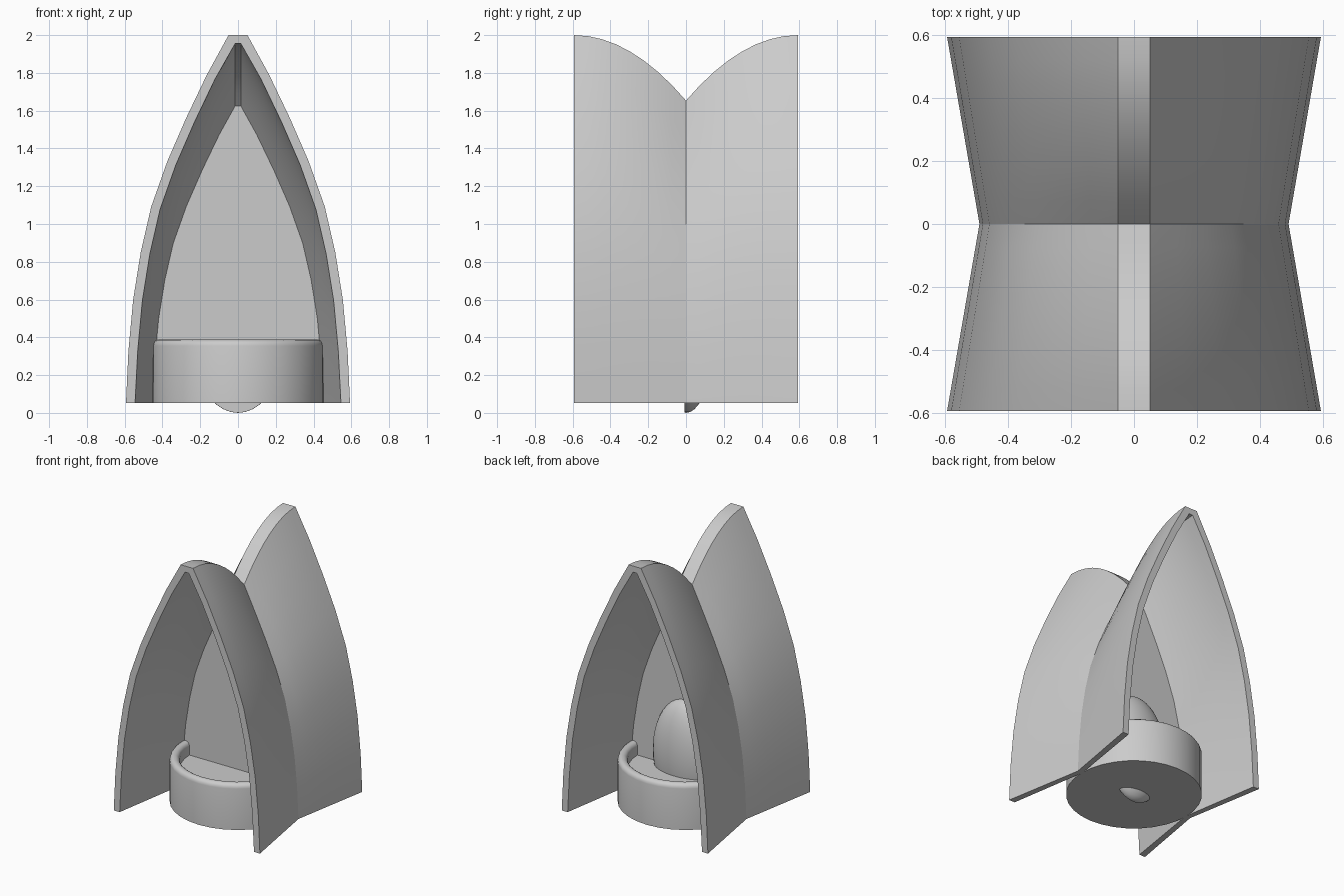
import bpy, bmesh, math
from mathutils import Vector

if "Cube" in bpy.data.objects:
    bpy.data.objects.remove(bpy.data.objects["Cube"])

BASE = 0.053


def make(name, bm, angle=30):
    bmesh.ops.recalc_face_normals(bm, faces=bm.faces)
    me = bpy.data.meshes.new(name)
    bm.to_mesh(me)
    bm.free()
    ob = bpy.data.objects.new(name, me)
    bpy.context.collection.objects.link(ob)
    bpy.ops.object.select_all(action='DESELECT')
    ob.select_set(True)
    bpy.context.view_layer.objects.active = ob
    bpy.ops.object.shade_smooth_by_angle(angle=math.radians(angle))
    return ob


# Half outline of the pointed arch at its open ends, ridge to foot
outer = [(.05, 2.0), (.165, 1.79), (.275, 1.56), (.375, 1.33), (.46, 1.09),
         (.515, .85), (.555, .60), (.58, .33), (.593, BASE)]
inner = [(.015, 1.955)]
for i in range(1, len(outer) - 1):
    d = (Vector(outer[i + 1]) - Vector(outer[i - 1])).normalized()
    inner.append((outer[i][0] + d.y * .049, outer[i][1] - d.x * .049))
inner.append((.545, BASE))
for i in range(1, len(inner) - 1):
    inner[i] = (inner[i][0], min(inner[i][1], outer[i][1]))


def full(half):
    return [(-x, z) for x, z in reversed(half)] + list(half)


def section(points, t):
    """Shrink the outline towards the waist: t = 0 waist, t = 1 open end."""
    sx = .827 + .173 * t
    sz = .822 + .178 * (1 - (1 - t) ** 2)
    # the flat ridge keeps its width
    return [(x * (1 if abs(x) < .06 else sx), BASE + (z - BASE) * sz)
            for x, z in points]


# Saddle-backed arch shell, swept from front to back
loop = full(outer) + list(reversed(full(inner)))
bm = bmesh.new()
steps = 8
rings = []
for k in range(-steps, steps + 1):
    t = abs(k) / steps
    rings.append([bm.verts.new((x, .593 * k / steps, z))
                  for x, z in section(loop, t)])
n = len(loop)
for a, b in zip(rings, rings[1:]):
    for i in range(n):
        j = (i + 1) % n
        bm.faces.new((a[i], a[j], b[j], b[i]))
for r in (rings[0], rings[-1]):
    for i in range(n // 2 - 1):
        bm.faces.new((r[i], r[i + 1], r[n - 2 - i], r[n - 1 - i]))
make("arch_shell", bm, 18)

# Thin dividing wall across the waist
bm = bmesh.new()
pts = section(full([(x + .01, z + .01) if z > .1 else (x + .01, z)
                    for x, z in inner]), 0)
f = bm.faces.new([bm.verts.new((x, -.008, z)) for x, z in pts])
ext = bmesh.ops.extrude_face_region(bm, geom=[f])
bmesh.ops.translate(bm, vec=(0, .016, 0),
                    verts=[v for v in ext['geom'] if isinstance(v, bmesh.types.BMVert)])
make("dividing_wall", bm)

# Round basin with a rolled rim, turned on the z axis
profile = [(0, BASE), (.455, BASE), (.455, .355)]
profile += [(.422 + .033 * math.cos(a), .355 + .033 * math.sin(a))
            for a in [math.pi * i / 8 for i in range(1, 8)]]
profile += [(.389, .355), (.389, .29), (0, .29)]
bm = bmesh.new()
vs = [bm.verts.new((x, 0, z)) for x, z in profile]
es = [bm.edges.new(e) for e in zip(vs, vs[1:])]
bmesh.ops.spin(bm, geom=vs + es, axis=(0, 0, 1), cent=(0, 0, 0),
               angle=2 * math.pi, steps=32)
bmesh.ops.remove_doubles(bm, verts=bm.verts, dist=1e-4)
make("basin", bm, 40)

# Half-egg boss on the back of the wall, its tip showing under the basin
bm = bmesh.new()
bmesh.ops.create_uvsphere(bm, u_segments=32, v_segments=20, radius=1)
for v in bm.verts:
    v.co = Vector((v.co.x * .25, v.co.y * .145, .4 + v.co.z * .4))
cut = bmesh.ops.bisect_plane(bm, geom=bm.verts[:] + bm.edges[:] + bm.faces[:],
                             plane_co=(0, -.008, 0), plane_no=(0, -1, 0),
                             clear_outer=True)
bmesh.ops.holes_fill(bm, edges=[e for e in bm.edges if e.is_boundary])
make("egg_boss", bm, 40)
